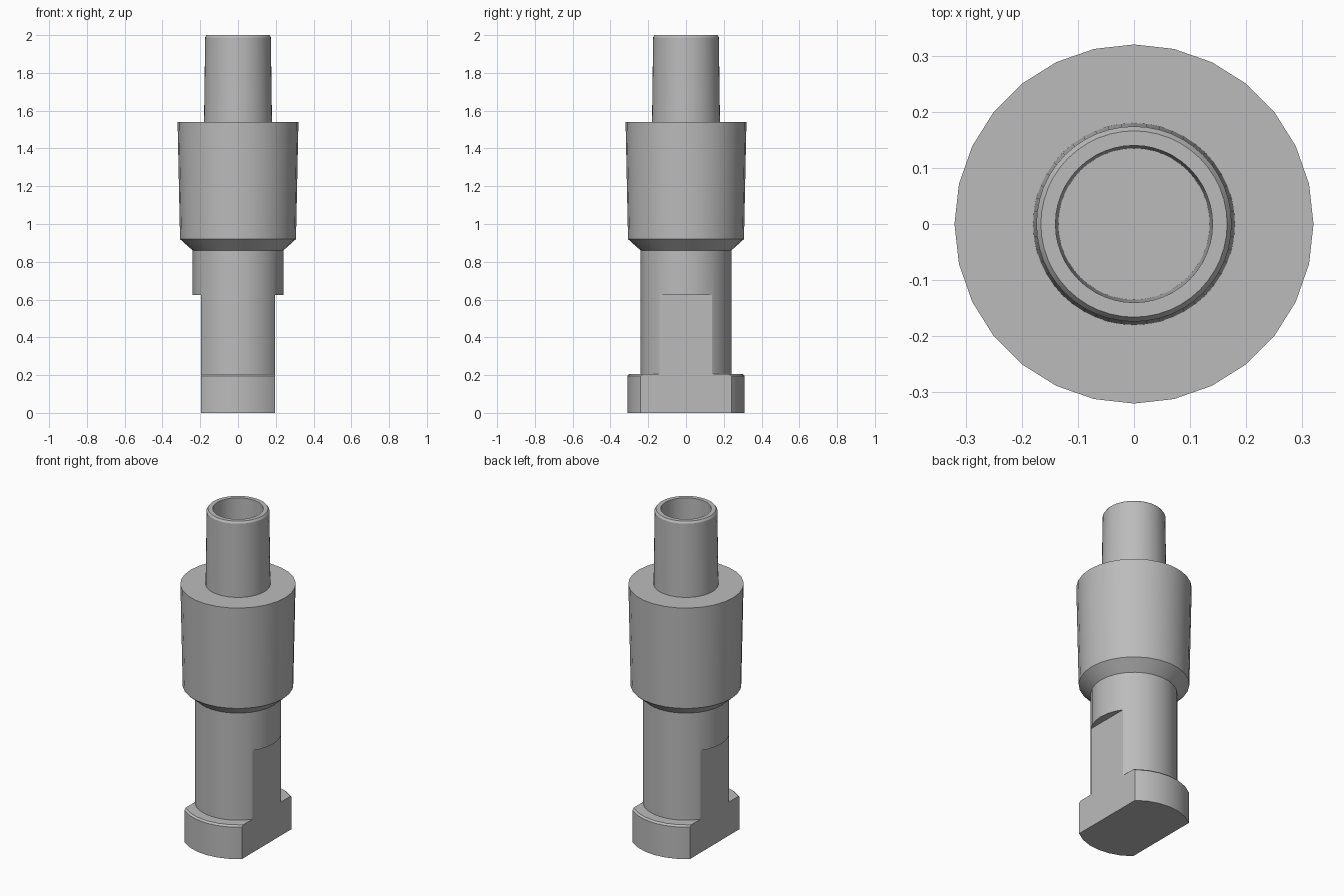
import bpy, bmesh, math

if "Cube" in bpy.data.objects:
    bpy.data.objects.remove(bpy.data.objects["Cube"], do_unlink=True)

grey = bpy.data.materials.new("plain grey")
grey.use_nodes = True
colour = (0.5, 0.5, 0.5, 1)
grey.diffuse_color = colour
grey.node_tree.nodes["Principled BSDF"].inputs["Base Color"].default_value = colour


def lathe(name, profile, sides):
    """Revolve a (radius, z) profile that starts and ends on the axis."""
    bm = bmesh.new()
    verts = [bm.verts.new((0, r, z)) for r, z in profile]
    edges = [bm.edges.new(pair) for pair in zip(verts, verts[1:])]
    bmesh.ops.spin(bm, geom=verts + edges, cent=(0, 0, 0), axis=(0, 0, 1),
                   angle=math.tau, steps=sides, use_merge=True)
    bmesh.ops.remove_doubles(bm, verts=bm.verts, dist=1e-5)
    bmesh.ops.recalc_face_normals(bm, faces=bm.faces)
    mesh = bpy.data.meshes.new(name)
    bm.to_mesh(mesh)
    bm.free()
    mesh.materials.append(grey)
    obj = bpy.data.objects.new(name, mesh)
    bpy.context.collection.objects.link(obj)
    return obj


def select_only(obj):
    bpy.ops.object.select_all(action="DESELECT")
    obj.select_set(True)
    bpy.context.view_layer.objects.active = obj


# Round foot, shaft, bevelled shoulder and slightly flared collar
body = lathe("body", [(0, 0), (0.31, 0), (0.31, 0.195), (0.3, 0.205),
                      (0.24, 0.205), (0.24, 0.86), (0.307, 0.92),
                      (0.32, 1.54), (0, 1.54)], 28)

# Hollow tapered pin with a chamfered rim
pin = lathe("hollow_pin", [(0, 1.53), (0.18, 1.53), (0.174, 1.988),
                           (0.166, 2.0), (0.14, 2.0), (0.135, 1.55),
                           (0, 1.55)], 48)

# Two parallel flats milled into the foot and shaft
flat_x, flat_top = 0.195, 0.625
for side in (-1, 1):
    bpy.ops.mesh.primitive_cube_add(size=1, location=(
        side * (flat_x + 0.25), 0, flat_top - 0.5))
    cutter = bpy.context.object
    cutter.name = "flat_cutter"
    cutter.scale = (0.5, 1, 1)
    cutter.hide_render = True
    cutter.data.materials.append(grey)
    cut = body.modifiers.new("flat", "BOOLEAN")
    cut.operation = "DIFFERENCE"
    cut.solver = "EXACT"
    cut.object = cutter
    select_only(body)
    bpy.ops.object.modifier_apply(modifier=cut.name)
    bpy.data.objects.remove(cutter, do_unlink=True)

for obj in (body, pin):
    select_only(obj)
    bpy.ops.object.shade_smooth_by_angle(angle=math.radians(28))
